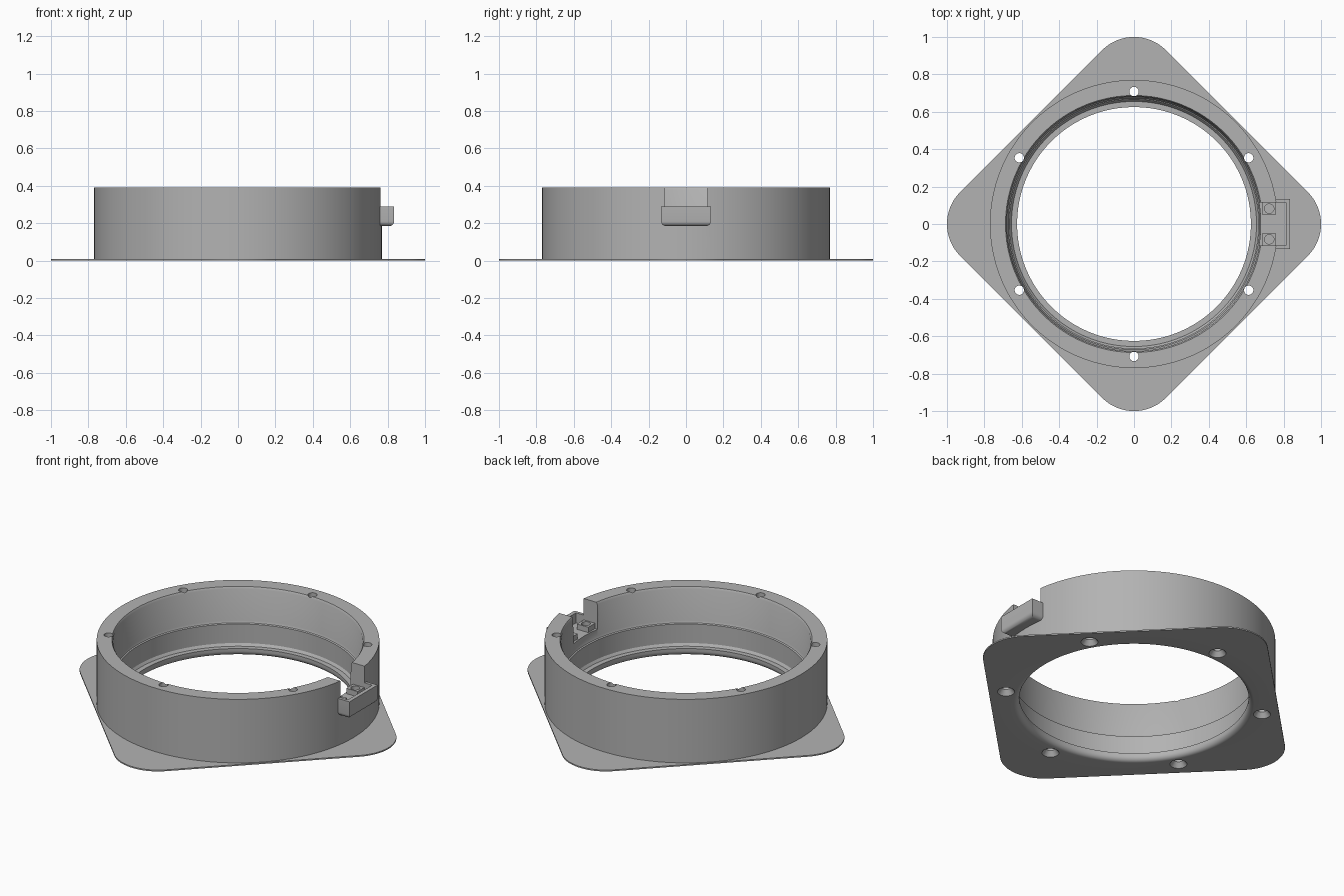
import bpy, bmesh, math
from mathutils import Matrix

cube = bpy.data.objects.get("Cube")
if cube:
    bpy.data.objects.remove(cube, do_unlink=True)

GREY = (0.45, 0.45, 0.45, 1)
grey = bpy.data.materials.new("plain grey")
grey.use_nodes = True
grey.diffuse_color = GREY
grey.node_tree.nodes["Principled BSDF"].inputs["Base Color"].default_value = GREY

TOP = 0.39
OUTER = 0.77
NOTCH_FLOOR = 0.23
NOTCH_HALF = 0.115


def finish(name, bm):
    bmesh.ops.recalc_face_normals(bm, faces=bm.faces)
    mesh = bpy.data.meshes.new(name)
    bm.to_mesh(mesh)
    bm.free()
    mesh.materials.append(grey)
    ob = bpy.data.objects.new(name, mesh)
    bpy.context.scene.collection.objects.link(ob)
    return ob


def strips(bm, loops):
    """Join closed loops of vertices into a closed tube."""
    n = len(loops[0])
    for a, b in zip(loops, loops[1:] + loops[:1]):
        for i in range(n):
            j = (i + 1) % n
            bm.faces.new((a[i], a[j], b[j], b[i]))


def lathe(name, profile, steps=192):
    bm = bmesh.new()
    angles = [math.tau * i / steps for i in range(steps)]
    strips(bm, [[bm.verts.new((r * math.cos(t), r * math.sin(t), z)) for t in angles]
                for r, z in profile])
    return finish(name, bm)


def box(name, x, y, z, round_under=0):
    bm = bmesh.new()
    bmesh.ops.create_cube(bm, size=1)
    for v in bm.verts:
        v.co = [lo + (c + 0.5) * (hi - lo) for c, (lo, hi) in zip(v.co, (x, y, z))]
    if round_under:
        low = [e for e in bm.edges if all(v.co.z < z[0] + 0.001 for v in e.verts)
               and any(v.co.x > x[0] + 0.001 for v in e.verts)]
        bmesh.ops.bevel(bm, geom=low, offset=round_under, segments=5,
                        profile=0.5, affect='EDGES')
    return finish(name, bm)


def cone(name, x, y, z0, z1, r0, r1, sides=32):
    bm = bmesh.new()
    bmesh.ops.create_cone(bm, cap_ends=True, segments=sides, radius1=r0, radius2=r1,
                          depth=z1 - z0, matrix=Matrix.Translation((x, y, (z0 + z1) / 2)))
    return finish(name, bm)


def select(ob):
    bpy.ops.object.select_all(action='DESELECT')
    ob.select_set(True)
    bpy.context.view_layer.objects.active = ob


def combine(ob, tool, operation='DIFFERENCE'):
    mod = ob.modifiers.new("shape", 'BOOLEAN')
    mod.solver = 'EXACT'
    mod.operation = operation
    mod.object = tool
    select(ob)
    bpy.ops.object.modifier_apply(modifier=mod.name)
    bpy.data.objects.remove(tool, do_unlink=True)


def smooth(ob):
    select(ob)
    bpy.ops.object.shade_smooth_by_angle(angle=math.radians(30))


# Ring housing: stepped bore, inner lip with a rounded underside
fillet = 0.03
lip = [(0.655 - fillet * math.cos(a), fillet - fillet * math.sin(a))
       for a in (math.pi / 2 * i / 6 for i in range(7))]
housing = lathe("ring_housing", [
    (OUTER, 0), (OUTER, TOP), (0.687, TOP), (0.68, 0.378), (0.677, 0.19),
    (0.672, 0.178), (0.665, 0.174), (0.665, 0.06), (0.655, 0.045), (0.625, 0.045)] + lip)

# Connector shell on the left side, opened by a notch through the wall
shell = box("connector_shell", (0.71, 0.835), (-0.133, 0.133), (0.185, 0.29), 0.025)
combine(housing, shell, 'UNION')
notch = box("notch_cutter", (0.5, 0.812), (-NOTCH_HALF, NOTCH_HALF), (NOTCH_FLOOR, 0.6))
combine(housing, notch)

# Six countersunk screw holes
for i in range(6):
    a = math.radians(30 + 60 * i)
    x, y = 0.708 * math.cos(a), 0.708 * math.sin(a)
    combine(housing, cone("hole_cutter", x, y, -0.1, 0.6, 0.025, 0.025))
    combine(housing, cone("countersink_cutter", x, y, -0.01, 0.03, 0.054, 0.024))
smooth(housing)

# Two mounting pads with screw sockets inside the notch
for side, label in ((1, "back"), (-1, "front")):
    ys = sorted((side * 0.05, side * (NOTCH_HALF - 0.001)))
    pad = box("mounting_pad_" + label, (0.685, 0.76), ys, (NOTCH_FLOOR - 0.01, 0.262))
    combine(pad, cone("socket_cutter", 0.723, side * 0.082, 0.235, 0.3, 0.025, 0.025))
    smooth(pad)


# Thin base flange: square with rounded corners turned by 45 degrees
def flange_reach(t, corner=0.242):
    t = abs((t + math.pi / 4) % (math.pi / 2) - math.pi / 4)
    c = 1 - corner
    flat = c * math.sqrt(0.5) + corner
    if t < math.atan2(corner * math.sqrt(0.5), c + corner * math.sqrt(0.5)):
        return c * math.cos(t) + math.sqrt(corner ** 2 - (c * math.sin(t)) ** 2)
    return flat / math.cos(math.pi / 4 - t)


bm = bmesh.new()
turns = [math.tau * i / 288 for i in range(288)]
rims = [(flange_reach, 0), (flange_reach, 0.008),
        (lambda t: 0.765, 0.008), (lambda t: 0.765, 0)]
strips(bm, [[bm.verts.new((f(t) * math.cos(t), f(t) * math.sin(t), z)) for t in turns]
            for f, z in rims])
smooth(finish("base_flange", bm))
